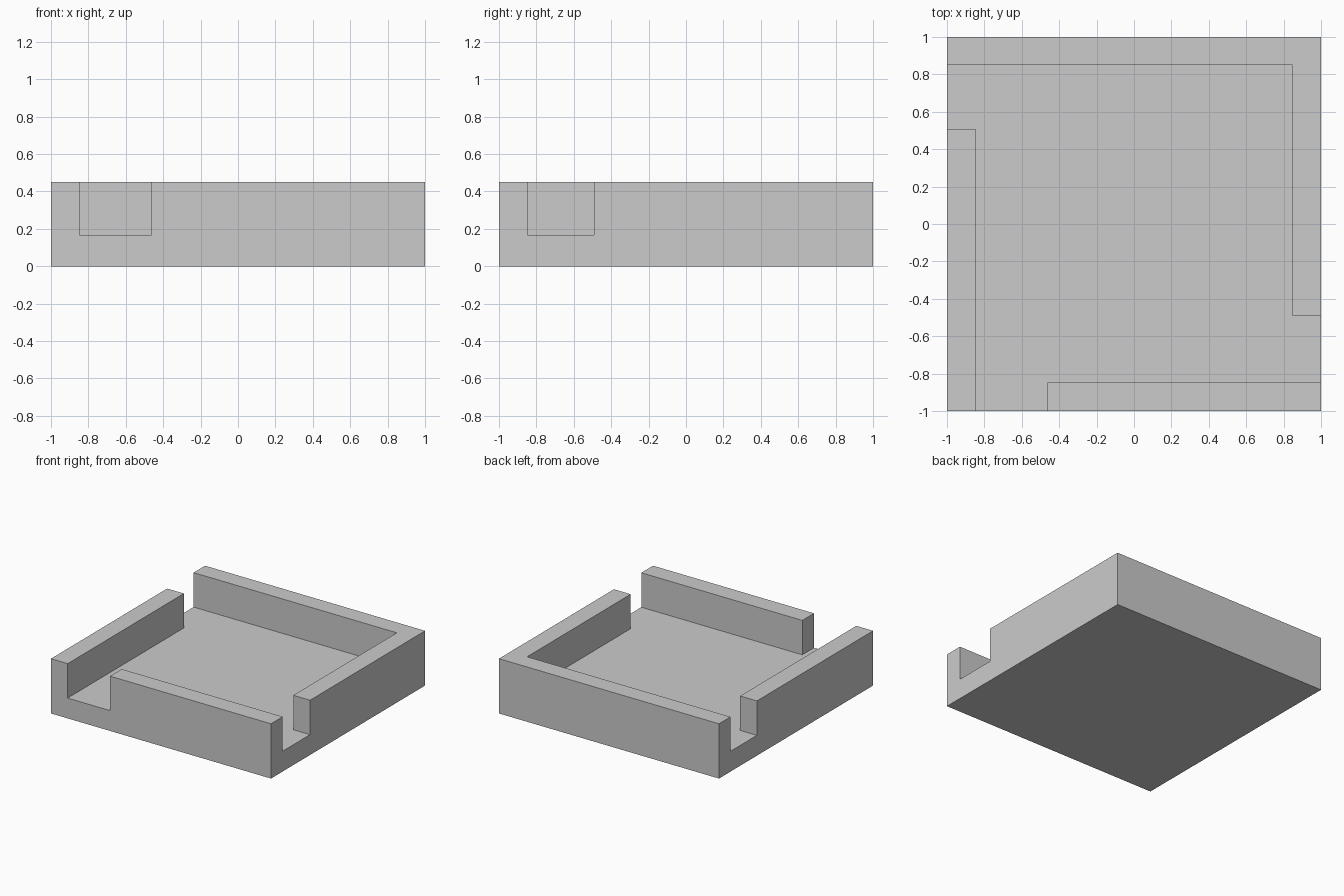
import bpy
import bmesh

if "Cube" in bpy.data.objects:
    bpy.data.objects.remove(bpy.data.objects["Cube"])


def prism(name, outline, z0, z1):
    """Solid made by extruding a flat outline from z0 up to z1."""
    bm = bmesh.new()
    face = bm.faces.new([bm.verts.new((x, y, z0)) for x, y in outline])
    top = bmesh.ops.extrude_face_region(bm, geom=[face])["geom"]
    verts = [v for v in top if isinstance(v, bmesh.types.BMVert)]
    bmesh.ops.translate(bm, verts=verts, vec=(0, 0, z1 - z0))
    if face.is_valid and not any(f.is_valid and f is not face and abs(f.calc_center_median().z - z0) < 1e-6 for f in bm.faces):
        pass
    bmesh.ops.recalc_face_normals(bm, faces=bm.faces)
    mesh = bpy.data.meshes.new(name)
    bm.to_mesh(mesh)
    bm.free()
    obj = bpy.data.objects.new(name, mesh)
    bpy.context.collection.objects.link(obj)
    return obj


HEIGHT, FLOOR, IN, OUT = 0.45, 0.167, 0.848, 1.1

# Solid square block
tray = prism("tray", [(-1, -1), (1, -1), (1, 1), (-1, 1)], 0, HEIGHT)

# Pocket with three openings: front left, right front, left back
pocket = prism("pocket_cutter", [
    (-IN, -OUT), (-0.463, -OUT), (-0.463, -IN),
    (OUT, -IN), (OUT, -0.493), (IN, -0.493),
    (IN, IN + 0.003), (-OUT, IN + 0.003), (-OUT, 0.508), (-IN, 0.508),
], FLOOR, HEIGHT + 0.2)
pocket.hide_render = True

# Carve the pocket, leaving floor and walls as one solid
cut = tray.modifiers.new("pocket", "BOOLEAN")
cut.operation = "DIFFERENCE"
cut.solver = "EXACT"
cut.object = pocket
bpy.context.view_layer.objects.active = tray
bpy.ops.object.modifier_apply(modifier=cut.name)
bpy.data.objects.remove(pocket)
